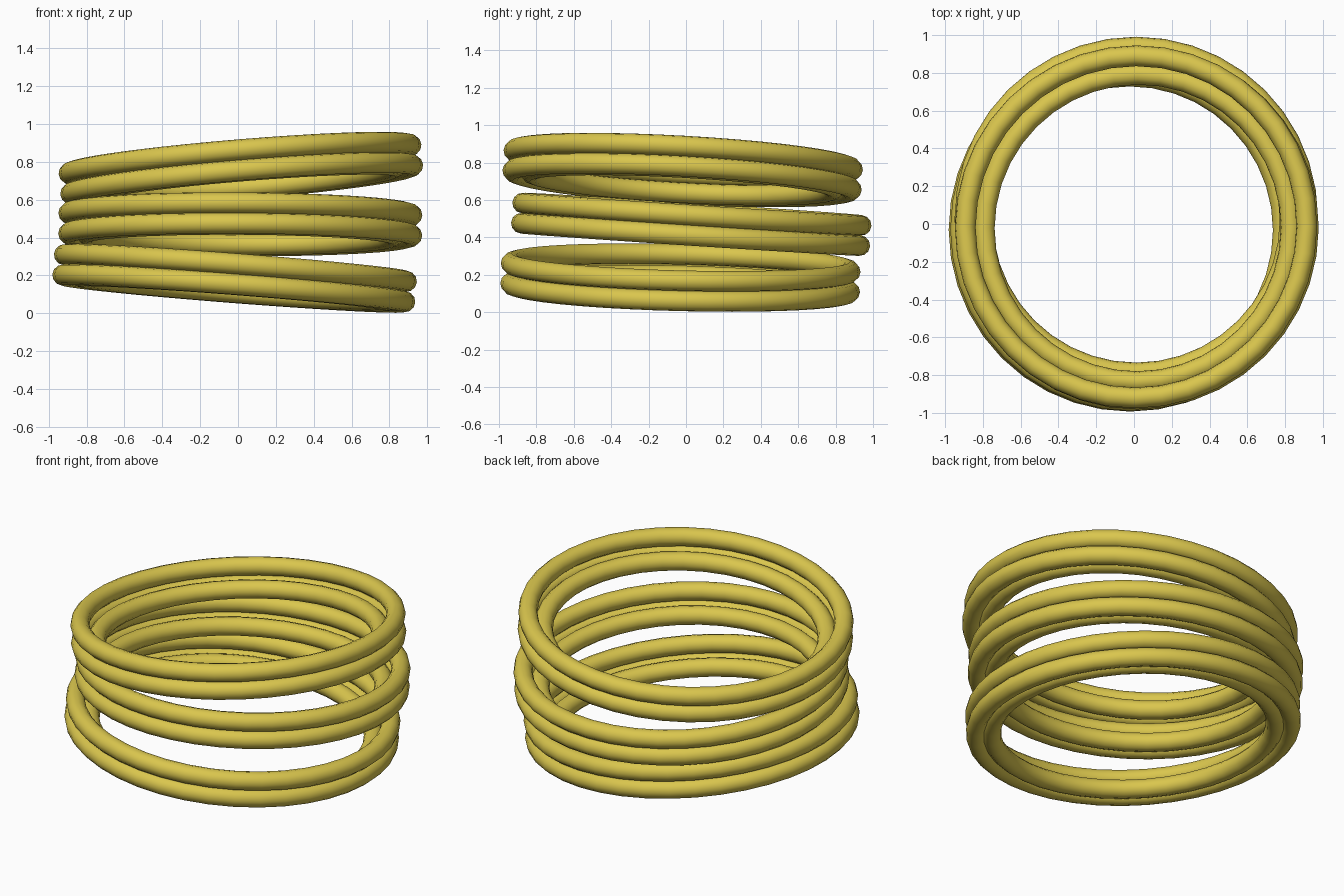
import bpy, math
from mathutils import Vector

cube = bpy.data.objects.get("Cube")
if cube:
    bpy.data.objects.remove(cube, do_unlink=True)

gold = bpy.data.materials.new("yellow gold")
gold.use_nodes = True
colour = (0.70, 0.565, 0.075, 1)
gold.diffuse_color = colour
gold.node_tree.nodes["Principled BSDF"].inputs["Base Color"].default_value = colour

TUBE = 0.055
STEP = 0.108


def ring(name, centre, normal, radius, height):
    """One round band, lifted along the axis of its tilted bundle."""
    bpy.ops.mesh.primitive_torus_add(
        major_radius=radius, minor_radius=TUBE,
        major_segments=40, minor_segments=12,
        location=centre + normal * height)
    ob = bpy.context.object
    ob.name = name
    ob.rotation_euler = Vector((0, 0, 1)).rotation_difference(normal).to_euler()
    ob.data.materials.append(gold)
    bpy.ops.object.shade_smooth()


# Each bundle: centre and the slope of its plane along x and y
bundles = {
    "bottom": ((-0.018, -0.03, 0.185), -0.078, -0.025),
    "middle": ((0.012, 0.028, 0.47), -0.006, -0.066),
    "top": ((0.015, -0.018, 0.76), 0.083, -0.056),
}
for label, (centre, sx, sy) in bundles.items():
    normal = Vector((-sx, -sy, 1)).normalized()
    for level, sign in (("lower", -0.5), ("upper", 0.5)):
        ring(f"{label}_{level}_outer_ring", Vector(centre), normal, 0.907, sign * STEP)
    ring(f"{label}_lower_inner_ring", Vector(centre), normal, 0.815, -0.5 * STEP)
